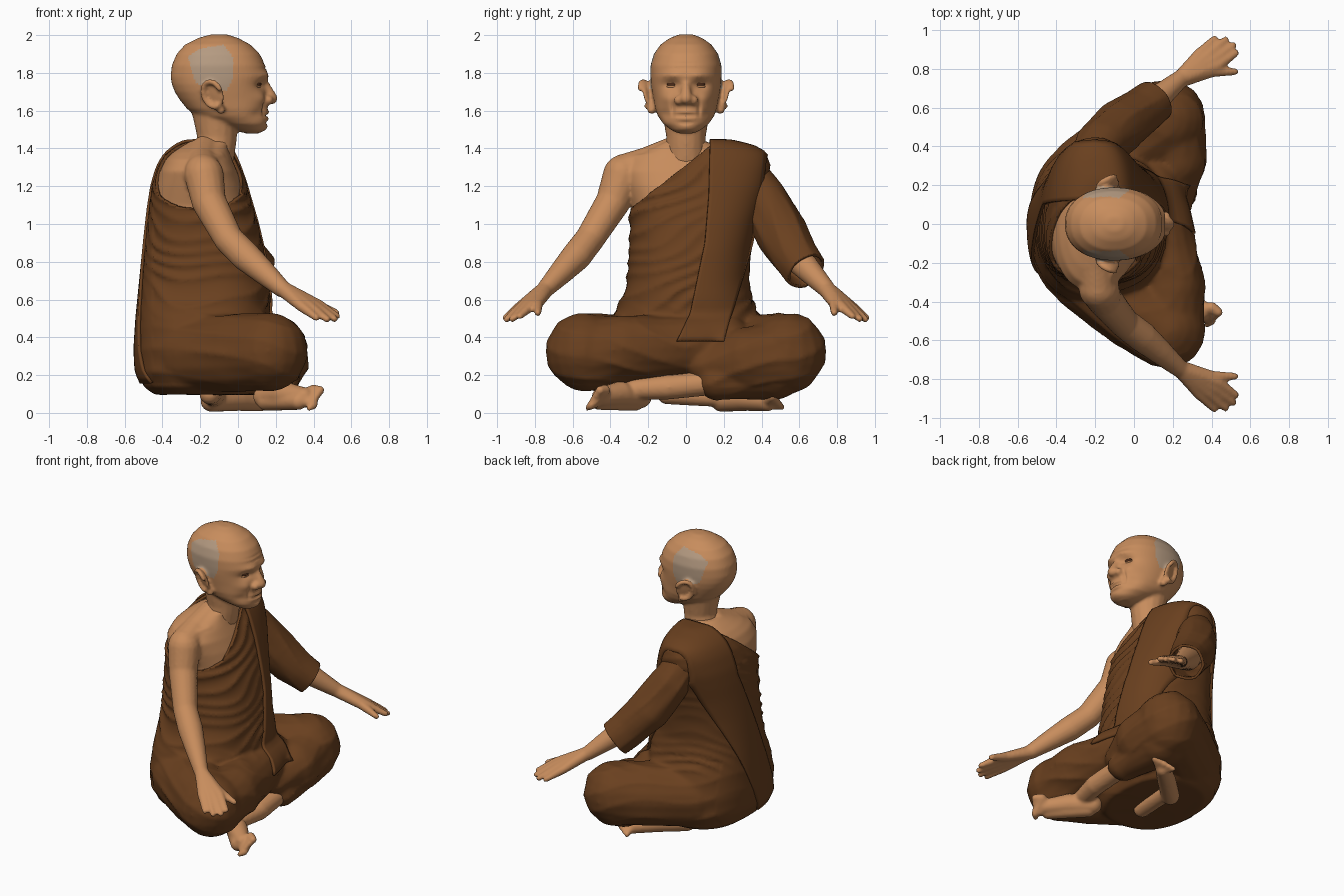
import bpy, bmesh, math
from mathutils import Vector, Matrix
from mathutils.bvhtree import BVHTree


def material(name, rgb):
    m = bpy.data.materials.new(name)
    m.diffuse_color = (*rgb, 1)
    return m


SKIN = material("skin", (0.575, 0.265, 0.109))
ROBE = material("brown_cloth", (0.143, 0.051, 0.0135))
HAIR = material("grey_stubble", (0.46, 0.325, 0.22))
DARK = material("dark_eye", (0.09, 0.03, 0.012))

# Unit ball reused for all rounded pieces
unit = bmesh.new()
bmesh.ops.create_uvsphere(unit, u_segments=16, v_segments=10, radius=1)
BALL_V = [v.co.copy() for v in unit.verts]
BALL_F = [[v.index for v in f.verts] for f in unit.faces]
unit.free()


def lerp(a, b, t):
    return tuple(p + (q - p) * t for p, q in zip(a, b))


def ball(bm, c, r, scale=(1, 1, 1), rot=Matrix()):
    m = Matrix.Translation(c) @ rot @ Matrix.Diagonal((scale[0] * r, scale[1] * r, scale[2] * r, 1))
    vs = [bm.verts.new(m @ v) for v in BALL_V]
    for f in BALL_F:
        bm.faces.new([vs[i] for i in f])


def bridge(bm, rings):
    """Join rings of vertices into a capped tube."""
    n = len(rings[0])
    for a, b in zip(rings, rings[1:]):
        for i in range(n):
            bm.faces.new((a[i], a[(i + 1) % n], b[(i + 1) % n], b[i]))
    bm.faces.new(rings[0][::-1])
    bm.faces.new(rings[-1])


def limb(bm, *pts):
    """Tapered rounded limb through (x, y, z, radius) points."""
    for p in pts:
        ball(bm, p[:3], p[3])
    for a, b in zip(pts, pts[1:]):
        q = (Vector(b[:3]) - Vector(a[:3])).to_track_quat('Z', 'Y')
        bridge(bm, [[bm.verts.new(Vector(p[:3]) + q @ Vector((p[3] * math.cos(math.tau * i / 16),
                                                              p[3] * math.sin(math.tau * i / 16), 0)))
                     for i in range(16)] for p in (a, b)])


def loft(bm, slices, power, n=64):
    """Stack of rounded sections: z, back x, front x, right width, left width."""
    rings = []
    for z, xb, xf, wr, wl in slices:
        ring = []
        for i in range(n):
            c, s = math.cos(math.tau * i / n), math.sin(math.tau * i / n)
            x = (xb + xf) / 2 + (xf - xb) / 2 * math.copysign(abs(c) ** (2 / power), c)
            y = (wl if s > 0 else wr) * math.copysign(abs(s) ** (2 / power), s)
            ring.append(bm.verts.new((x, y, z)))
        rings.append(ring)
    bridge(bm, rings)


def add(name, bm, *mats):
    me = bpy.data.meshes.new(name)
    bm.to_mesh(me)
    bm.free()
    for m in mats:
        me.materials.append(m)
    ob = bpy.data.objects.new(name, me)
    bpy.context.collection.objects.link(ob)
    me.polygons.foreach_set("use_smooth", [True] * len(me.polygons))
    return ob


def fuse(name, bm, voxel, smooth, *mats):
    """Merge overlapping pieces into one smooth skin."""
    ob = add(name, bm, *mats)
    r = ob.modifiers.new("fuse", 'REMESH')
    r.mode, r.voxel_size, r.use_smooth_shade = 'VOXEL', voxel, True
    s = ob.modifiers.new("soften", 'SMOOTH')
    s.factor, s.iterations = 0.5, smooth
    me = bpy.data.meshes.new_from_object(ob.evaluated_get(bpy.context.evaluated_depsgraph_get()))
    ob.modifiers.clear()
    ob.data = me
    me.materials.clear()
    for m in mats:
        me.materials.append(m)
    return ob


def tree(ob):
    return BVHTree.FromPolygons([v.co for v in ob.data.vertices],
                                [p.vertices for p in ob.data.polygons])


def cut(ob, co, no):
    bm = bmesh.new()
    bm.from_mesh(ob.data)
    bmesh.ops.bisect_plane(bm, geom=bm.verts[:] + bm.edges[:] + bm.faces[:],
                           plane_co=co, plane_no=no, clear_outer=True)
    bm.to_mesh(ob.data)
    bm.free()


def thicken(ob, t, offset):
    m = ob.modifiers.new("thickness", 'SOLIDIFY')
    m.thickness, m.offset = t, offset


def arm(bm, s):
    """Arm with an open spread hand; s is the side in y."""
    def L(*pts):
        limb(bm, *[(x, s * y, z, r) for x, y, z, r in pts])
    L((-0.18, 0.335, 1.26, 0.105), (-0.155, 0.385, 1.12, 0.092), (-0.05, 0.51, 0.92, 0.078),
      (0.04, 0.58, 0.83, 0.08), (0.13, 0.655, 0.75, 0.066), (0.23, 0.74, 0.66, 0.048))
    knuckles = [(0.335, 0.875, 0.565), (0.38, 0.868, 0.563), (0.41, 0.845, 0.565), (0.43, 0.815, 0.57)]
    tips = [(0.415, 0.955, 0.503), (0.472, 0.95, 0.495), (0.512, 0.92, 0.497), (0.525, 0.88, 0.512)]
    for k, t in zip(knuckles, tips):
        L((0.235, 0.745, 0.658, 0.042), (*k, 0.029), (*t, 0.018))
    L((0.25, 0.745, 0.645, 0.04), (0.40, 0.785, 0.58, 0.03), (0.52, 0.785, 0.53, 0.019))


# Head
bm = bmesh.new()
loft(bm, [(z, b, f, w, w) for z, b, f, w in [
    (1.48, 0.04, 0.11, 0.04), (1.495, -0.01, 0.14, 0.075), (1.53, -0.1, 0.155, 0.12),
    (1.57, -0.22, 0.16, 0.148), (1.61, -0.27, 0.157, 0.163), (1.66, -0.31, 0.152, 0.172),
    (1.70, -0.335, 0.15, 0.18), (1.74, -0.35, 0.15, 0.186), (1.78, -0.357, 0.16, 0.188),
    (1.84, -0.35, 0.145, 0.188), (1.90, -0.325, 0.115, 0.17), (1.95, -0.28, 0.065, 0.135),
    (1.985, -0.21, 0.0, 0.085), (2.004, -0.14, -0.06, 0.035)]], 2.2)
limb(bm, (-0.12, 0, 1.62, 0.13), (-0.11, 0, 1.46, 0.105), (-0.13, 0, 1.36, 0.11))
limb(bm, (0.135, 0, 1.76, 0.02), (0.178, 0, 1.665, 0.032))
for s in (-1, 1):
    ball(bm, (0.16, s * 0.038, 1.655), 0.027)
    # ear: thin bowl, raised rim and lobe
    turn = Matrix.Rotation(-s * 0.3, 4, 'X') @ Matrix.Rotation(s * 0.5, 4, 'Z') @ Matrix.Rotation(-0.3, 4, 'Y')
    ball(bm, (-0.125, s * 0.195, 1.685), 0.075, (0.8, 0.2, 1.0), turn)
    rim = [Vector((0.055 * math.cos(a), 0.012 * s, 0.07 * math.sin(a)))
           for a in [math.radians(d) for d in range(20, 281, 20)]]
    limb(bm, *[(*(Vector((-0.13, s * 0.203, 1.69)) + turn @ p), 0.015) for p in rim])
    limb(bm, (-0.11, s * 0.18, 1.64, 0.025), (-0.09, s * 0.182, 1.602, 0.022))
head = fuse("head", bm, 0.01, 4, SKIN, HAIR)

# Face relief: |y|, z, spread y, spread z, depth
relief = [(0.077, 1.735, 0.042, 0.024, -0.024), (0.07, 1.79, 0.05, 0.016, 0.010),
          (0.105, 1.665, 0.035, 0.03, 0.014), (0.11, 1.58, 0.03, 0.03, -0.014),
          (0.07, 1.61, 0.010, 0.035, -0.014), (0, 1.575, 0.06, 0.007, -0.015),
          (0, 1.557, 0.04, 0.009, 0.006), (0, 1.592, 0.035, 0.009, 0.008),
          (0, 1.537, 0.04, 0.010, -0.008), (0, 1.51, 0.04, 0.018, 0.008),
          (0, 1.825, 0.08, 0.006, -0.005), (0, 1.85, 0.08, 0.006, -0.004)]
for v in head.data.vertices:
    if v.co.x > 0.0 and v.co.z > 1.49:
        v.co.x += sum(d * math.exp(-((abs(v.co.y) - y) / a) ** 2 - ((v.co.z - z) / b) ** 2)
                      for y, z, a, b, d in relief) * min(1, v.co.x / 0.06)

# Grey stubble patch above each ear
patch = [(-0.26, 1.88), (-0.20, 1.925), (-0.08, 1.945), (-0.03, 1.88),
         (-0.03, 1.78), (-0.07, 1.70), (-0.16, 1.73), (-0.22, 1.74)]


def in_patch(x, z):
    return all((b[0] - a[0]) * (z - a[1]) - (b[1] - a[1]) * (x - a[0]) < 0.0005
               for a, b in zip(patch, patch[1:] + patch[:1]))


for p in head.data.polygons:
    x, y, z = p.center
    p.material_index = int(0.08 < abs(y) < 0.192 and in_patch(x, z))

# Eyes with lids
bvh = tree(head)
for s, side in ((-1, "right"), (1, "left")):
    hit = bvh.ray_cast(Vector((1, s * 0.077, 1.74)), Vector((-1, 0, 0)))[0]
    tilt = Matrix.Rotation(s * 0.35, 4, 'Z')
    for name, dx, dz, sc, mat in (("eye", 0, 0, (0.35, 1, 0.36), DARK),
                                  ("upper_lid", -0.002, 0.012, (0.4, 1.25, 0.32), SKIN),
                                  ("lower_lid", -0.003, -0.012, (0.35, 1.15, 0.3), SKIN)):
        bm = bmesh.new()
        ball(bm, hit + Vector((dx, 0, dz)), 0.026, sc, tilt)
        add(side + "_" + name, bm, mat)

# Bare chest, shoulder and right arm
bm = bmesh.new()
loft(bm, [(0.9, -0.45, 0.08, 0.26, 0.26), (1.1, -0.45, 0.05, 0.285, 0.28),
          (1.2, -0.435, 0.025, 0.32, 0.3), (1.28, -0.415, -0.005, 0.345, 0.33),
          (1.34, -0.385, -0.03, 0.31, 0.3), (1.38, -0.345, -0.045, 0.24, 0.24),
          (1.41, -0.30, -0.05, 0.17, 0.17), (1.44, -0.25, -0.03, 0.1, 0.1)], 2.4)
arm(bm, -1)
limb(bm, (-0.17, -0.05, 1.385, 0.085), (-0.19, -0.2, 1.325, 0.085), (-0.185, -0.33, 1.27, 0.1))
limb(bm, (-0.055, -0.04, 1.37, 0.02), (-0.09, -0.2, 1.36, 0.016), (-0.15, -0.32, 1.335, 0.02))
fuse("chest_and_right_arm", bm, 0.0105, 4, SKIN)

# Left arm
bm = bmesh.new()
arm(bm, 1)
fuse("left_arm", bm, 0.0105, 4, SKIN)

# Front shin and foot, and the foot tucked below
bm = bmesh.new()
limb(bm, (0.22, 0.15, 0.16, 0.065), (0.23, -0.1, 0.135, 0.065), (0.20, -0.27, 0.125, 0.055))
limb(bm, (0.14, -0.24, 0.085, 0.06), (0.24, -0.35, 0.10, 0.068), (0.35, -0.45, 0.085, 0.05))
limb(bm, (0.15, -0.27, 0.06, 0.05), (0.32, -0.46, 0.06, 0.045))
limb(bm, (-0.14, 0.19, 0.065, 0.06), (0.0, 0.32, 0.07, 0.06), (0.12, 0.43, 0.058, 0.05))
limb(bm, (-0.15, -0.1, 0.10, 0.055), (-0.12, 0.19, 0.085, 0.055))
for i in range(5):
    t = i / 4
    r = 0.024 - 0.008 * t
    limb(bm, (0.33, -0.45, 0.08, 0.04), (0.40, -0.43 - 0.07 * t, 0.12 - 0.08 * t, r + 0.006),
         (0.435 - 0.06 * t, -0.455 - 0.065 * t, 0.12 - 0.095 * t, r))
    limb(bm, (0.12, 0.42, 0.06, 0.038), (0.21 - 0.11 * t, 0.46 + 0.05 * t, 0.085 - 0.055 * t, r))
fuse("crossed_feet", bm, 0.0105, 4, SKIN)

# Robe: torso, seat and folded legs
bm = bmesh.new()
loft(bm, [(0.10, -0.44, 0.10, 0.33, 0.33), (0.14, -0.495, 0.12, 0.39, 0.39),
          (0.22, -0.53, 0.14, 0.42, 0.42), (0.34, -0.535, 0.15, 0.43, 0.43),
          (0.5, -0.525, 0.16, 0.39, 0.39), (0.6, -0.515, 0.165, 0.34, 0.35),
          (0.7, -0.505, 0.155, 0.31, 0.33), (0.85, -0.49, 0.135, 0.30, 0.34),
          (1.0, -0.475, 0.10, 0.295, 0.37), (1.1, -0.465, 0.07, 0.30, 0.40),
          (1.2, -0.45, 0.04, 0.335, 0.43), (1.3, -0.42, 0.005, 0.36, 0.445),
          (1.36, -0.385, -0.02, 0.33, 0.43), (1.40, -0.34, -0.04, 0.25, 0.36),
          (1.43, -0.29, -0.07, 0.13, 0.24)], 2.4)
for s in (-1, 1):
    limb(bm, (-0.24, s * 0.26, 0.31, 0.20), (0.0, s * 0.43, 0.32, 0.205), (0.165, s * 0.54, 0.325, 0.202))
limb(bm, (0.165, -0.53, 0.31, 0.195), (0.19, -0.33, 0.34, 0.175), (0.12, 0.05, 0.35, 0.16))
limb(bm, (0.165, 0.53, 0.30, 0.195), (0.20, 0.33, 0.28, 0.175), (0.18, 0.12, 0.25, 0.12))
limb(bm, (0.16, 0.46, 0.24, 0.17), (0.22, 0.16, 0.17, 0.10))
limb(bm, (0.08, -0.2, 0.36, 0.16), (0.13, 0.0, 0.36, 0.15), (0.08, 0.2, 0.36, 0.16))
robe = fuse("robe", bm, 0.0145, 8, ROBE)
bvh = tree(robe)


def ridge(t):
    return 1 - 2 * abs(math.sin(math.pi * t)) ** 0.7


def pleat(ob, depth):
    shift = [v.normal * depth(*v.co) for v in ob.data.vertices]
    for v, m in zip(ob.data.vertices, shift):
        v.co += m


def robe_depth(x, y, z):
    """Hanging loops on the torso, swept pleats on the legs."""
    up = min(1, max(0, (z - 0.48) / 0.12))
    torso = ridge((z - 0.6 * y + 0.03 * math.sin(9 * x + 4 * y) + 0.04 * math.sin(3 * x)
                   + 0.02 * math.sin(17 * z + 5 * y)) / 0.078)
    legs = ridge((z + 0.35 * x - 0.3 * abs(y) + 0.03 * math.sin(8 * y + 5 * x)) / 0.12)
    calm = 0.3 if (y > 0.1 and z > 0.6) or x < -0.45 else 1
    vary = 0.7 + 0.3 * math.sin(11 * z + 7 * x - 9 * y)
    return calm * vary * (0.010 * up * torso + 0.006 * (0.4 if z < 0.15 else 1) * (1 - up) * legs)


pleat(robe, robe_depth)
cut(robe, (0, -0.28, 1.09), (0, -0.79, 1))
thicken(robe, 0.018, -0.5)

# Sleeve over the left arm
bm = bmesh.new()
limb(bm, (-0.22, 0.325, 1.255, 0.115), (-0.17, 0.41, 1.13, 0.13), (-0.07, 0.505, 0.95, 0.14),
     (0.03, 0.575, 0.83, 0.125), (0.16, 0.68, 0.69, 0.11))
sleeve = fuse("left_sleeve", bm, 0.0145, 8, ROBE)
pleat(sleeve, lambda x, y, z: 0.006 * ridge((0.6 * z + 0.9 * x + 0.03 * math.sin(14 * y)) / 0.11)
      * (0.6 + 0.4 * math.sin(20 * z + 9 * x)))
cut(sleeve, (0.10, 0.64, 0.75), (0.6, 0.5, -0.6))
thicken(sleeve, 0.016, -1)

# Folded sash: up the front, over the left shoulder, diagonally down the back
keys = [(0, -0.05, 0.2), (0.18, 0.02, 0.24), (0.68, 0.1, 0.35), (1, 0.12, 0.39),
        (1.5, 0.13, 0.43), (2, 0.1, 0.40), (3, -0.27, -0.05)]
bm = bmesh.new()
rows, ROWS, COLS = [], 90, 14
for i in range(ROWS + 1):
    t = 3 * i / ROWS
    a, b = next((a, b) for a, b in zip(keys, keys[1:]) if t <= b[0] + 1e-6)
    _, y0, y1 = lerp(a, b, (t - a[0]) / (b[0] - a[0]))
    ang = math.pi * min(1, max(0, t - 1))
    z = 0.38 + 0.77 * t if t < 1 else 1.15 - 0.99 * max(0, t - 2)
    d = Vector((math.cos(ang), 0, math.sin(ang)))
    row = []
    for j in range(COLS + 1):
        c = Vector((-0.2, y0 + (y1 - y0) * j / COLS, z))
        hit = bvh.ray_cast(c + d * 2, -d)[0] or bvh.find_nearest(c + d * 0.25)[0]
        row.append(bm.verts.new(hit + d * 0.011))
    rows.append(row)
for a, b in zip(rows, rows[1:]):
    for j in range(COLS):
        bm.faces.new((a[j], a[j + 1], b[j + 1], b[j]))
sash = add("shoulder_sash", bm, ROBE)
thicken(sash, 0.016, 0)
